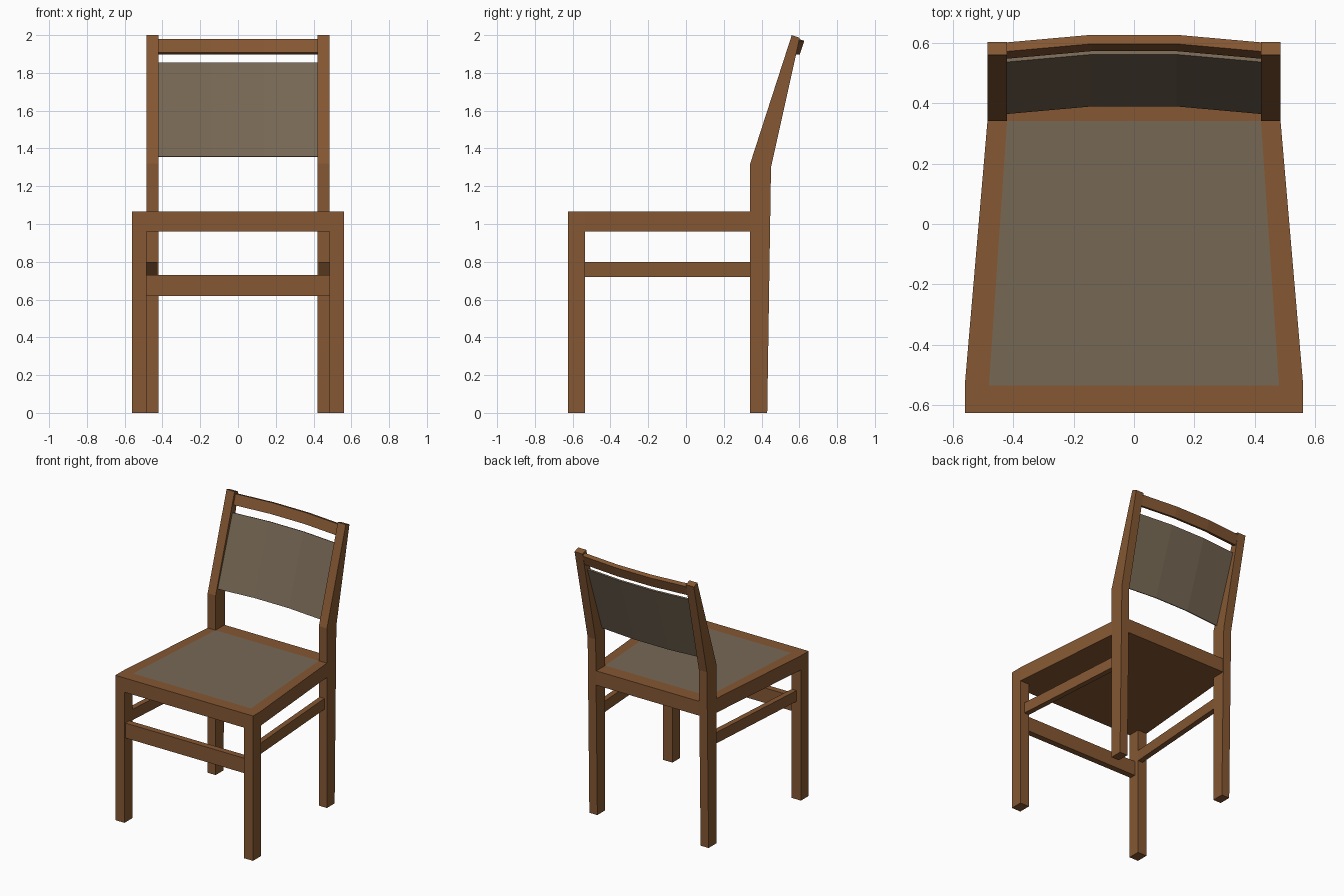
import bpy, bmesh
from mathutils import Vector

if "Cube" in bpy.data.objects:
    bpy.data.objects.remove(bpy.data.objects["Cube"])


def material(name, rgb):
    m = bpy.data.materials.new(name)
    m.diffuse_color = (*rgb, 1)
    m.use_nodes = True
    m.node_tree.nodes["Principled BSDF"].inputs["Base Color"].default_value = m.diffuse_color
    return m


WOOD = material("brown wood", (0.235, 0.097, 0.033))
FABRIC = material("grey fabric", (0.183, 0.137, 0.089))


def finish(name, bm, *mats):
    bmesh.ops.recalc_face_normals(bm, faces=bm.faces)
    me = bpy.data.meshes.new(name)
    bm.to_mesh(me)
    bm.free()
    for m in mats:
        me.materials.append(m)
    ob = bpy.data.objects.new(name, me)
    bpy.context.collection.objects.link(ob)
    return ob


def loft(rings):
    """Closed solid through a list of matching cross-sections."""
    bm = bmesh.new()
    vs = [[bm.verts.new(p) for p in r] for r in rings]
    n = len(vs[0])
    for a, b in zip(vs, vs[1:]):
        for i in range(n):
            j = (i + 1) % n
            bm.faces.new((a[i], a[j], b[j], b[i]))
    bm.faces.new(vs[0])
    bm.faces.new(vs[-1])
    return bm


def plan(pts, z0, z1):
    """Outline in x/y raised from z0 to z1."""
    return loft([[(x, y, z) for x, y in pts] for z in (z0, z1)])


def side(pts, xs, bow=lambda x: 0):
    """Profile in y/z swept along x, optionally bowed backward."""
    return loft([[(x, y + bow(x), z) for y, z in pts] for x in xs])


def rect(x0, x1, y0, y1):
    return [(x0, y0), (x1, y0), (x1, y1), (x0, y1)]


# Seat frame with the upholstered area cut into its top
seat = plan([(-.56, -.625), (.56, -.625), (.56, -.535), (.485, .34),
             (-.485, .34), (-.56, -.535)], .96, 1.065)
cuts = [((0, -.535, 0), (0, 1, 0))]
cuts += [((s * .48, -.535, 0), (s * .875, .06, 0)) for s in (-1, 1)]
for co, no in cuts:
    top = [f for f in seat.faces if f.calc_center_median().z > 1.06]
    geom = set(top)
    for f in top:
        geom.update(f.edges, f.verts)
    bmesh.ops.bisect_plane(seat, geom=list(geom), plane_co=co,
                           plane_no=Vector(no).normalized())
for f in seat.faces:
    c = f.calc_center_median()
    f.material_index = int(c.z > 1.06 and c.y > -.53 and abs(c.x) < .3)
finish("seat", seat, WOOD, FABRIC)

# Legs and side stretchers, left and right
post = [(.34, 0), (.43, 0), (.45, 1.30), (.602, 1.985), (.56, 2.0), (.34, 1.32)]
for s, label in ((-1, "left"), (1, "right")):
    finish(f"front_leg_{label}",
           plan(rect(s * .485, s * .56, -.625, -.535), 0, .96), WOOD)
    finish(f"back_post_{label}", side(post, (s * .42, s * .485)), WOOD)
    finish(f"side_stretcher_{label}",
           plan([(s * .485, -.535), (s * .525, -.535),
                 (s * .465, .34), (s * .425, .34)], .72, .80), WOOD)

# Cross rails
finish("front_stretcher", plan(rect(-.485, .485, -.615, -.57), .62, .73), WOOD)
finish("rear_seat_rail", plan(rect(-.42, .42, .34, .443), .96, 1.065), WOOD)


# Bowed top rail and back panel
def bow(x):
    return .025 if abs(x) < .2 else 0


xs = (-.42, -.14, .14, .42)
finish("top_rail", side([(.547, 1.907), (.571, 1.98), (.601, 1.97), (.577, 1.897)],
                        xs, bow), WOOD)
finish("back_panel", side([(.364, 1.358), (.536, 1.855), (.547, 1.851), (.375, 1.354)],
                          xs, bow), FABRIC)
